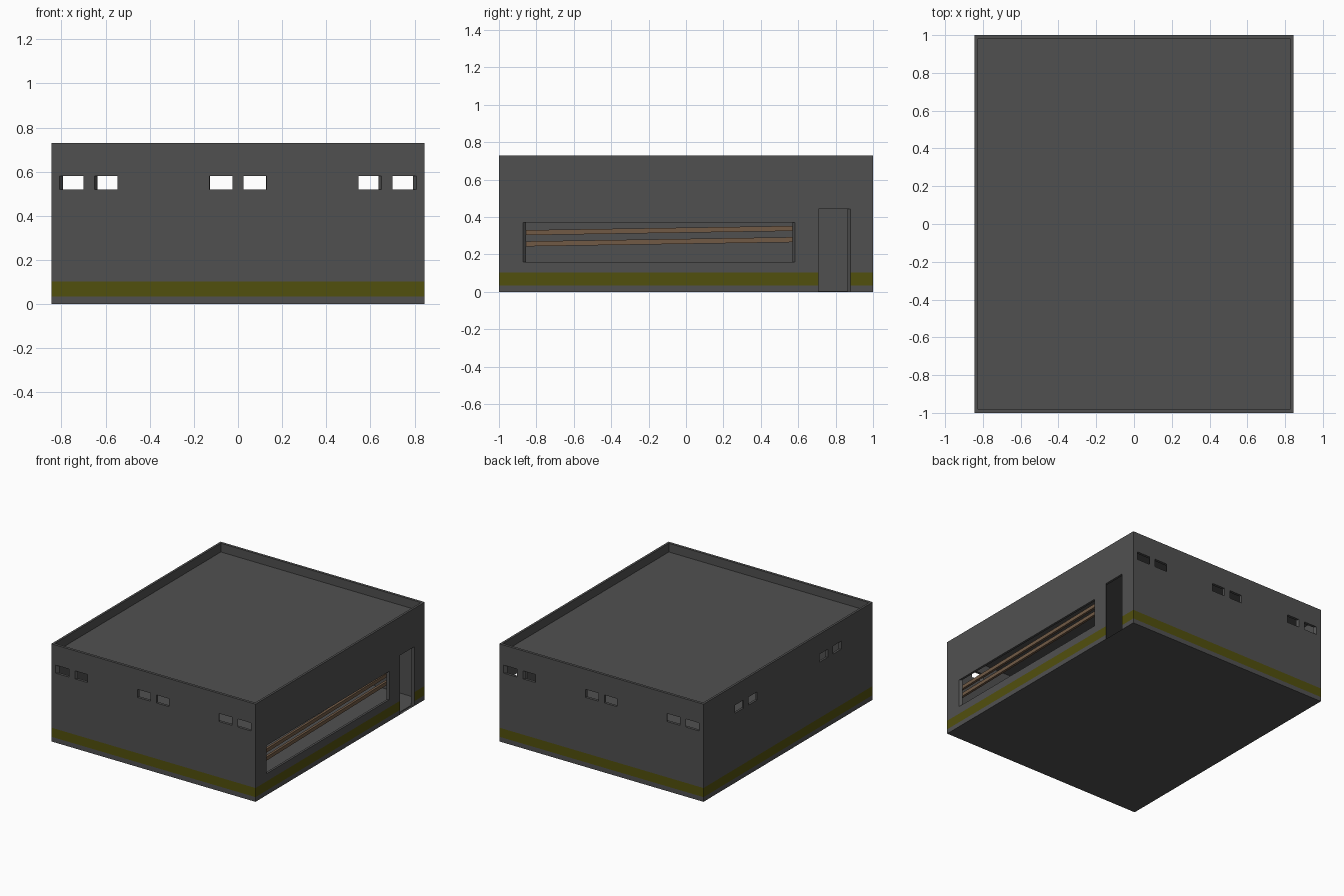
import bpy, bmesh, math

if "Cube" in bpy.data.objects:
    bpy.data.objects.remove(bpy.data.objects["Cube"])

W, D, H = 0.845, 1.0, 0.73      # half width, half depth, height
INNER = 0.98                    # inner shell is the outer one scaled in plan
BAND = (0.035, 0.103)           # painted stripe heights
ROOF_Z = 0.665


def material(name, rgb):
    m = bpy.data.materials.new(name)
    m.diffuse_color = (*rgb, 1)
    m.use_nodes = True
    m.node_tree.nodes["Principled BSDF"].inputs["Base Color"].default_value = m.diffuse_color
    return m


GREY = material("dark grey concrete", (0.081, 0.081, 0.081))
OLIVE = material("olive yellow paint", (0.083, 0.079, 0.004))
WOOD = material("brown wood", (0.165, 0.102, 0.060))


def finish(name, bm, mats):
    me = bpy.data.meshes.new(name)
    bm.to_mesh(me)
    bm.free()
    for m in mats:
        me.materials.append(m)
    ob = bpy.data.objects.new(name, me)
    bpy.context.collection.objects.link(ob)
    return ob


def wall(name, half, place, holes):
    """Wall panel with openings; place(u, z) gives the outer point.
    holes are (u0, u1, z0, z1)."""
    us = sorted({-half, half} | {u for h in holes for u in h[:2]})
    zs = sorted({0, H, *BAND} | {z for h in holes for z in h[2:]})
    bm = bmesh.new()
    verts = {}

    def v(i, j, inside):
        if (i, j, inside) not in verts:
            x, y, z = place(us[i], zs[j])
            s = INNER if inside else 1
            verts[i, j, inside] = bm.verts.new((x * s, y * s, z))
        return verts[i, j, inside]

    def solid(i, j):
        if not (0 <= i < len(us) - 1 and 0 <= j < len(zs) - 1):
            return False
        u, z = (us[i] + us[i + 1]) / 2, (zs[j] + zs[j + 1]) / 2
        return not any(a < u < b and c < z < d for a, b, c, d in holes)

    def reveal(a, b):
        bm.faces.new((v(*a, 0), v(*a, 1), v(*b, 1), v(*b, 0)))

    for i in range(len(us) - 1):
        for j in range(len(zs) - 1):
            if j == 0 and not solid(i, 0):          # door threshold
                reveal((i, 0), (i + 1, 0))
            if not solid(i, j):
                continue
            ring = [(i, j), (i + 1, j), (i + 1, j + 1), (i, j + 1)]
            outer = bm.faces.new([v(*p, 0) for p in ring])
            bm.faces.new([v(*p, 1) for p in reversed(ring)])
            mid = (zs[j] + zs[j + 1]) / 2
            outer.material_index = int(BAND[0] < mid < BAND[1])
            # close the thickness wherever the neighbour cell is open
            for k, (di, dj) in enumerate(((0, -1), (1, 0), (0, 1), (-1, 0))):
                at_corner = di and not 0 <= i + di < len(us) - 1
                if not at_corner and not solid(i + di, j + dj):
                    reveal(ring[k], ring[(k + 1) % 4])
    return finish(name, bm, [GREY, OLIVE])


def box(name, centre, size, mat, tilt=0):
    bm = bmesh.new()
    bmesh.ops.create_cube(bm, size=1)
    bmesh.ops.scale(bm, vec=size, verts=bm.verts)
    ob = finish(name, bm, [mat])
    ob.location = centre
    ob.rotation_euler.x = tilt
    return ob


# Small high windows, mirrored about the wall centre
def vents(spans):
    return [(min(s * a, s * b), max(s * a, s * b), 0.52, 0.58)
            for a, b in spans for s in (1, -1)]


end_vents = vents([(0.025, 0.13), (0.545, 0.65), (0.70, 0.808)])
side_vents = vents([(0.37, 0.47), (0.53, 0.63)])

# Four walls
wall("front_wall", W, lambda u, z: (u, -D, z), end_vents)
wall("back_wall", W, lambda u, z: (-u, D, z), end_vents)
wall("left_wall", D, lambda u, z: (-W, -u, z), side_vents)
wall("right_wall", D, lambda u, z: (W, u, z),
     [(-0.872, 0.582, 0.16, 0.372), (0.708, 0.88, 0, 0.443)])

# Floor and sunken roof slab
inner = (2 * W * INNER, 2 * D * INNER)
box("floor", (0, 0, 0.003), (*inner, 0.006), GREY)
box("roof", (0, 0, ROOF_Z - 0.005), (*inner, 0.01), GREY)

# Two slightly tilted planks nailed inside the long window
for name, z in (("lower_plank", 0.268), ("upper_plank", 0.328)):
    box(name, (W * INNER - 0.01, -0.145, z), (0.018, 1.47, 0.027), WOOD,
        tilt=math.radians(0.9))
